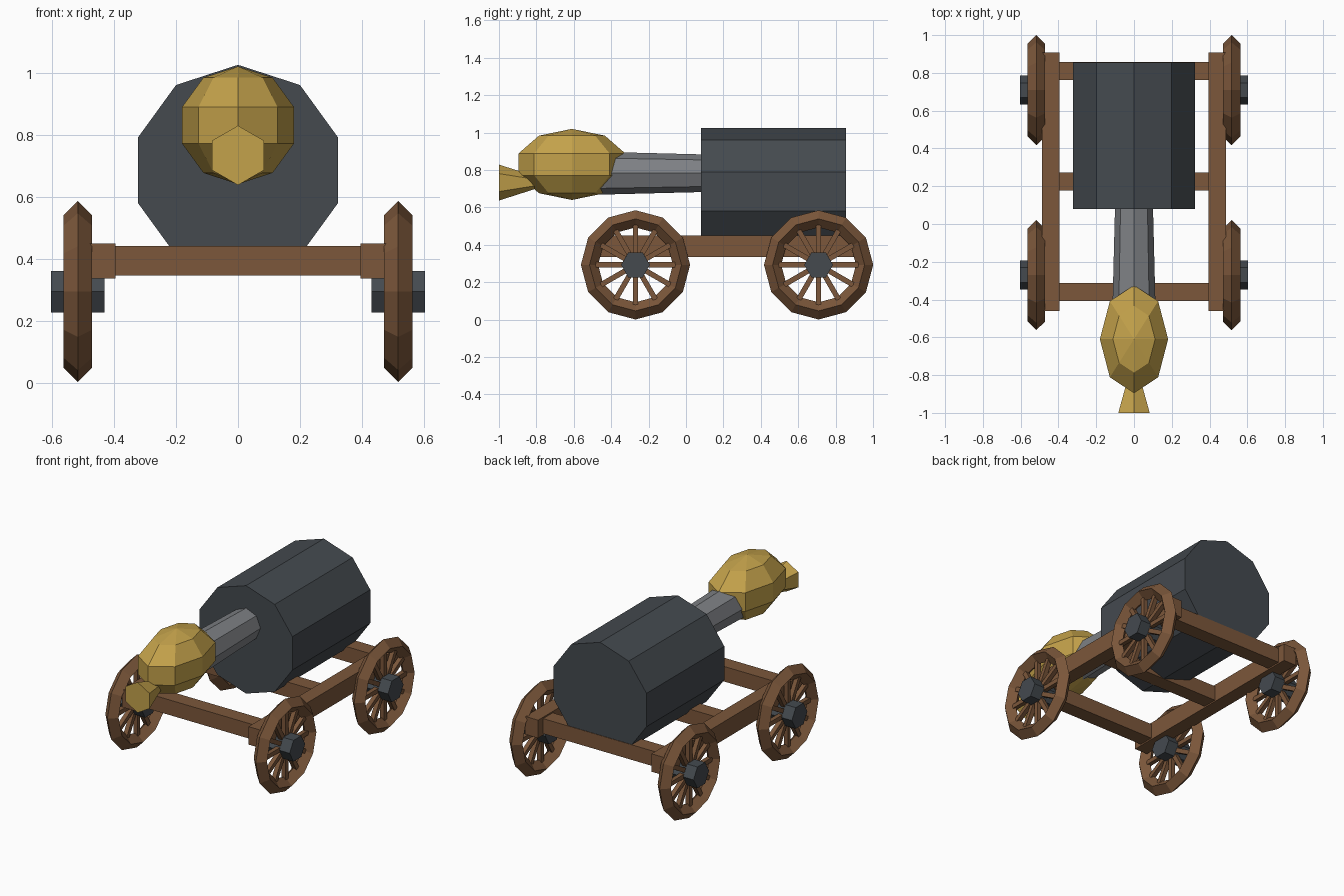
import bpy, math
from math import pi
from mathutils import Matrix, Vector

if "Cube" in bpy.data.objects:
    bpy.data.objects.remove(bpy.data.objects["Cube"])


def material(name, rgb):
    m = bpy.data.materials.new(name)
    m.diffuse_color = (*rgb, 1)
    m.use_nodes = True
    m.node_tree.nodes["Principled BSDF"].inputs["Base Color"].default_value = m.diffuse_color
    return m


WOOD = material("brown wood", (0.20, 0.095, 0.043))
IRON = material("dark iron", (0.058, 0.068, 0.078))
STEEL = material("grey steel", (0.21, 0.22, 0.235))
BRASS = material("brass", (0.55, 0.36, 0.07))


def finish(name, mat, xform=None):
    """Name and colour the new object, baking its transform into the mesh."""
    o = bpy.context.object
    o.name = o.data.name = name
    if xform is not None:
        o.data.transform(xform)
    o.data.materials.append(mat)
    return o


def box(name, mat, lo, hi):
    lo, hi = Vector(lo), Vector(hi)
    bpy.ops.mesh.primitive_cube_add(size=1)
    return finish(name, mat, Matrix.Translation((lo + hi) / 2) @ Matrix.Diagonal((*(hi - lo), 1)))


def cone_y(name, mat, sides, y0, r0, y1, r1, z):
    """Tapered prism along y with a corner at the top."""
    bpy.ops.mesh.primitive_cone_add(vertices=sides, radius1=r0, radius2=r1, depth=y1 - y0)
    return finish(name, mat, Matrix.Translation((0, (y0 + y1) / 2, z)) @ Matrix.Rotation(-pi / 2, 4, 'X'))


# Tank, neck, bulb and flared tip
cone_y("tank", IRON, 10, 0.08, 0.34, 0.855, 0.34, 0.685)
cone_y("neck", STEEL, 8, -0.48, 0.115, 0.15, 0.099, 0.783)
bpy.ops.mesh.primitive_uv_sphere_add(segments=8, ring_count=5, radius=1)
finish("bulb", BRASS, Matrix.Translation((0, -0.61, 0.83)) @ Matrix.Diagonal((0.19, 0.30, 0.19, 1)))
cone_y("flared_tip", BRASS, 6, -1.0, 0.096, -0.70, 0.0, 0.733)

# Frame: two side rails and three cross beams
for side, s in (("left", 1), ("right", -1)):
    xs = sorted((s * 0.395, s * 0.486))
    box(side + "_rail", WOOD, (xs[0], -0.46, 0.336), (xs[1], 0.908, 0.449))
for i, y in enumerate((-0.36, 0.225, 0.81)):
    box(f"cross_beam_{i + 1}", WOOD, (-0.42, y - 0.048, 0.345), (0.42, y + 0.048, 0.44))

# Wheels: faceted rim, twelve spokes and a six-sided hub
TURN = Matrix.Rotation(pi / 2, 4, 'Y')
for end, y in (("front", -0.27), ("rear", 0.709)):
    for side, s in (("left", 1), ("right", -1)):
        place = Matrix.Translation((s * 0.517, y, 0.293))
        label = f"{end}_{side}"
        bpy.ops.mesh.primitive_torus_add(major_segments=12, minor_segments=4,
                                         major_radius=0.246, minor_radius=0.046)
        finish(label + "_rim", WOOD, place @ TURN)
        for k in range(12):
            bpy.ops.mesh.primitive_cube_add(size=1)
            finish(f"{label}_spoke_{k + 1}", WOOD,
                   place @ Matrix.Rotation(k * pi / 6, 4, 'X')
                   @ Matrix.Translation((0, 0, 0.133)) @ Matrix.Diagonal((0.028, 0.028, 0.18, 1)))
        bpy.ops.mesh.primitive_cylinder_add(vertices=6, radius=0.077, depth=0.172)
        finish(label + "_hub", IRON, place @ TURN)

for o in bpy.data.objects:
    for p in o.data.polygons:
        p.use_smooth = False
